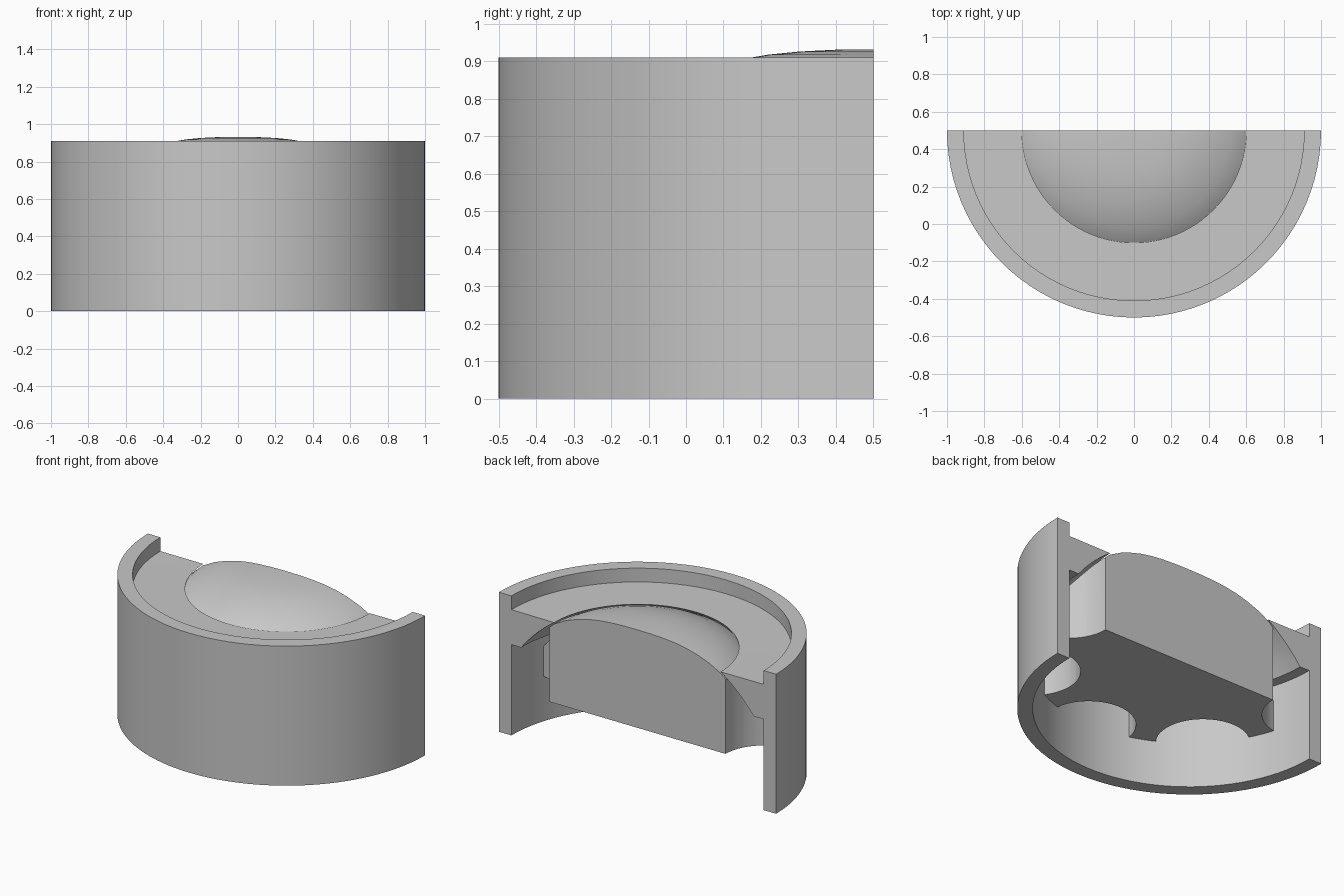
import bpy, bmesh, math
from mathutils import Vector, Matrix

cube = bpy.data.objects.get("Cube")
if cube:
    bpy.data.objects.remove(cube, do_unlink=True)

AXIS = Vector((0, 0.5, 0))      # centre line, on the flat section plane
SEGMENTS = 48
WALL = 0.91                     # inner radius of the ring

grey = bpy.data.materials.new("grey")
grey.use_nodes = True
grey.diffuse_color = (0.58, 0.58, 0.58, 1)
grey.node_tree.nodes["Principled BSDF"].inputs["Base Color"].default_value = grey.diffuse_color


def make_object(name, bm):
    bmesh.ops.recalc_face_normals(bm, faces=bm.faces)
    mesh = bpy.data.meshes.new(name)
    bm.to_mesh(mesh)
    bm.free()
    mesh.materials.append(grey)
    obj = bpy.data.objects.new(name, mesh)
    bpy.context.collection.objects.link(obj)
    return obj


def half_turn(name, profile):
    """Sweep a closed (radius, height) outline through half a turn."""
    bm = bmesh.new()
    verts = [bm.verts.new(AXIS + Vector((r, 0, z))) for r, z in profile]
    start = bm.faces.new(verts)
    swept = bmesh.ops.spin(bm, geom=[start], cent=AXIS, axis=(0, 0, 1),
                           angle=-math.pi, steps=SEGMENTS, use_duplicate=False)
    # close the starting section if the sweep consumed it
    bm.verts.ensure_lookup_table()
    if not any(len(f.verts) == len(profile) and f.calc_center_median().x > 0.1
               and abs(f.calc_center_median().y - AXIS.y) < 1e-4 for f in bm.faces):
        bm.faces.new(verts)
    bmesh.ops.remove_doubles(bm, verts=bm.verts, dist=1e-5)
    # merge the two halves of a section that meet on the centre line
    middle = [e for e in bm.edges if all(abs(v.co.x) < 1e-5 and
              abs(v.co.y - AXIS.y) < 1e-5 for v in e.verts)]
    bmesh.ops.dissolve_edges(bm, edges=middle, use_verts=False)
    return make_object(name, bm)


def smooth(obj):
    bpy.ops.object.select_all(action='DESELECT')
    obj.select_set(True)
    bpy.context.view_layer.objects.active = obj
    bpy.ops.object.shade_smooth_by_angle(angle=math.radians(22))


# Ring with a recessed collar and a curved seat under it
SEAT_R, SEAT_Z = 1.06, -0.055
seat = []
for i in range(7):
    r = 0.60 + 0.24 * i / 6
    seat.append((r, SEAT_Z + math.sqrt(SEAT_R ** 2 - r ** 2)))
ring = half_turn("collar_ring", [(WALL, 0), (1, 0), (1, 0.91), (WALL, 0.91),
                                 (WALL, 0.82)] + seat + [(WALL, 0.593)])

# Domed plug under the collar
dome = [(0, 0.932), (0.1, 0.931), (0.2, 0.926), (0.28, 0.918), (0.36, 0.904),
        (0.44, 0.882), (0.52, 0.852), (0.6, 0.81), (0.66, 0.757), (0.765, 0.645),
        (WALL, 0.49)]
plug = half_turn("domed_plug", dome + [(WALL, 0.293), (0, 0.293)])

# Round scallops cut around the plug
bm = bmesh.new()
for i in range(5):
    a = -math.pi * i / 4
    spot = AXIS + Vector((WALL * math.cos(a), WALL * math.sin(a), 0.6))
    bmesh.ops.create_cone(bm, cap_ends=True, segments=48, radius1=0.275,
                          radius2=0.275, depth=1, matrix=Matrix.Translation(spot))
cutter = make_object("scallop_cutter", bm)
cutter.hide_render = True
cut = plug.modifiers.new("scallops", 'BOOLEAN')
cut.operation = 'DIFFERENCE'
cut.solver = 'EXACT'
cut.object = cutter
bpy.context.view_layer.update()
carved = bpy.data.meshes.new_from_object(
    plug.evaluated_get(bpy.context.evaluated_depsgraph_get()))
plug.modifiers.clear()
plug.data = carved
bpy.data.objects.remove(cutter, do_unlink=True)

for part in (ring, plug):
    smooth(part)
